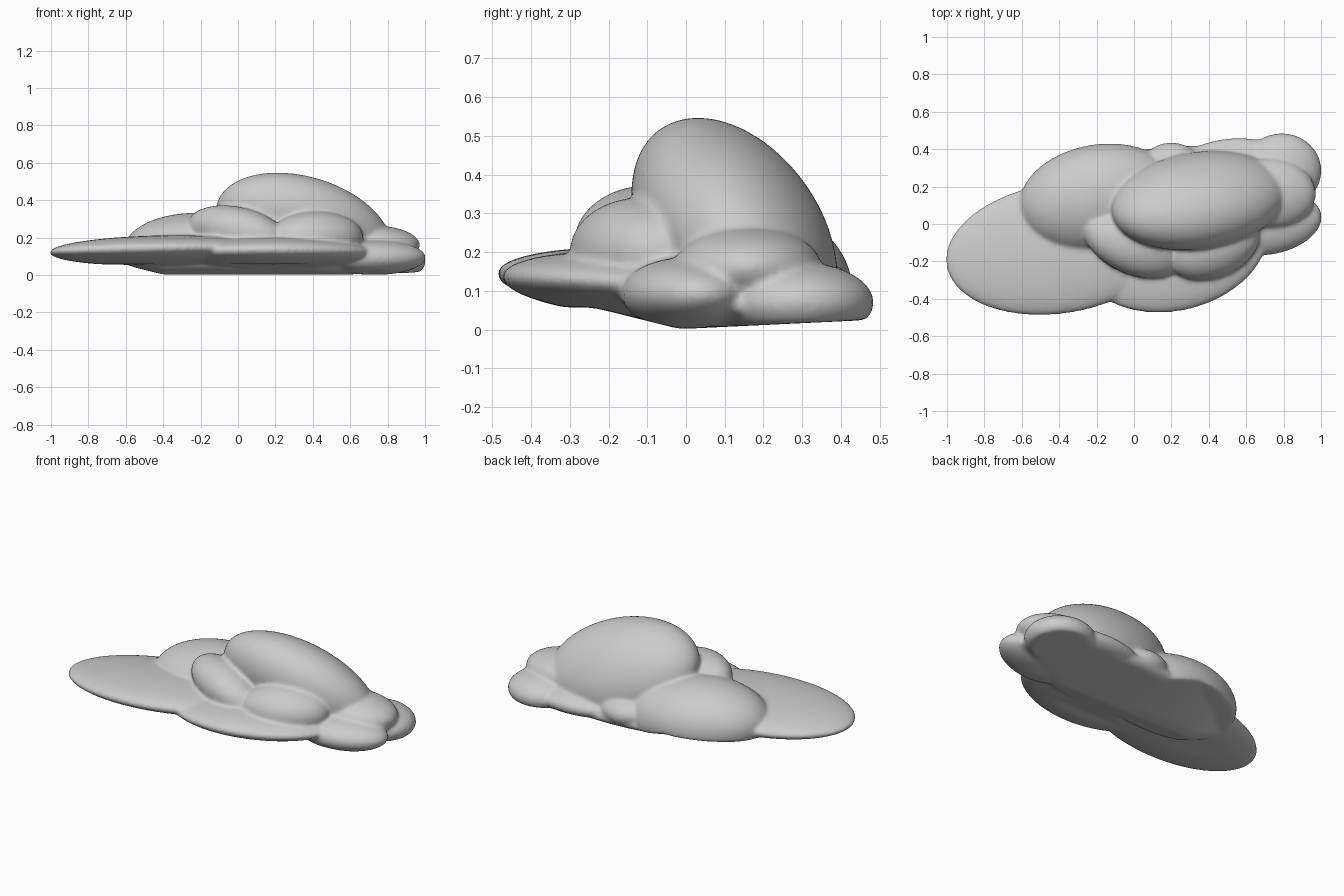
import bpy
import bmesh
from mathutils import Matrix, Vector

cube = bpy.data.objects.get("Cube")
if cube:
    bpy.data.objects.remove(cube, do_unlink=True)

grey = bpy.data.materials.new("soft grey")
grey.use_nodes = True
colour = (0.6, 0.6, 0.6, 1)
grey.diffuse_color = colour
grey.node_tree.nodes["Principled BSDF"].inputs["Base Color"].default_value = colour


def puff(bm, centre, half, xy=0, xz=0, yz=0):
    """Add a leaning ellipsoid: half extents plus the lean in each plane."""
    hx, hy, hz = half
    a = hx
    b = xy / a
    c = xz / a
    d = (hy * hy - b * b) ** 0.5
    e = (yz - b * c) / d
    f = (hz * hz - c * c - e * e) ** 0.5
    lean = Matrix(((a, 0, 0, 0), (b, d, 0, 0), (c, e, f, 0), (0, 0, 0, 1)))
    bmesh.ops.create_icosphere(bm, subdivisions=5, radius=1,
                               matrix=Matrix.Translation(Vector(centre)) @ lean)


def base_height(x, y):
    """Underside: lowest in the middle, rising to the front, left and back left."""
    front = 0.25 * max(-y - 0.02, 0)
    left = 0.25 * max(-0.4 - x, 0)
    back_left = 0.6 * max(y - 0.05, 0) * max(0.1 - x, 0)
    return 0.002 + 0.048 * max(y, 0) + min(front + left + back_left, 0.055)


bm = bmesh.new()
# Broad thin skirts at the front
puff(bm, (-0.40, -0.13, 0.13), (0.607, 0.358, 0.082), xy=0.037, xz=0.006, yz=-0.005)
puff(bm, (0.21, -0.10, 0.115), (0.51, 0.375, 0.088), xy=0.03, yz=-0.008)
# Low dome at the back left and the main dome
puff(bm, (-0.18, 0.13, 0.10), (0.435, 0.30, 0.232), xy=0.015, xz=-0.01)
puff(bm, (0.35, 0.125, 0.245), (0.47, 0.266, 0.302), xy=0.022, xz=-0.042, yz=-0.0285)
# Two puffs in front of the main dome
puff(bm, (0.0, -0.10, 0.22), (0.27, 0.19, 0.152), xy=-0.018, xz=-0.012)
puff(bm, (0.42, -0.12, 0.20), (0.25, 0.18, 0.14), xy=0.012)
# Cluster at the right end
puff(bm, (0.73, 0.0, 0.093), (0.274, 0.168, 0.093), xy=0.01)
puff(bm, (0.79, 0.285, 0.07), (0.212, 0.20, 0.105))
puff(bm, (0.72, 0.16, 0.16), (0.252, 0.19, 0.105))
# Small puffs along the back rim and the slab that joins the underside
puff(bm, (0.20, 0.325, 0.10), (0.15, 0.11, 0.08))
puff(bm, (0.52, 0.28, 0.075), (0.33, 0.18, 0.075), xy=0.008)
puff(bm, (0.25, 0.13, 0.06), (0.70, 0.29, 0.08), xy=0.02)
for v in bm.verts:
    v.co.z = max(v.co.z, base_height(v.co.x, v.co.y))

mesh = bpy.data.meshes.new("cloud_body")
bm.to_mesh(mesh)
bm.free()
mesh.materials.append(grey)
cloud = bpy.data.objects.new("cloud_body", mesh)
bpy.context.collection.objects.link(cloud)

# Fuse the puffs and soften the creases between them
remesh = cloud.modifiers.new("fuse", 'REMESH')
remesh.mode = 'VOXEL'
remesh.voxel_size = 0.01
remesh.use_smooth_shade = True
soften = cloud.modifiers.new("soften", 'SMOOTH')
soften.factor = 0.5
soften.iterations = 12
